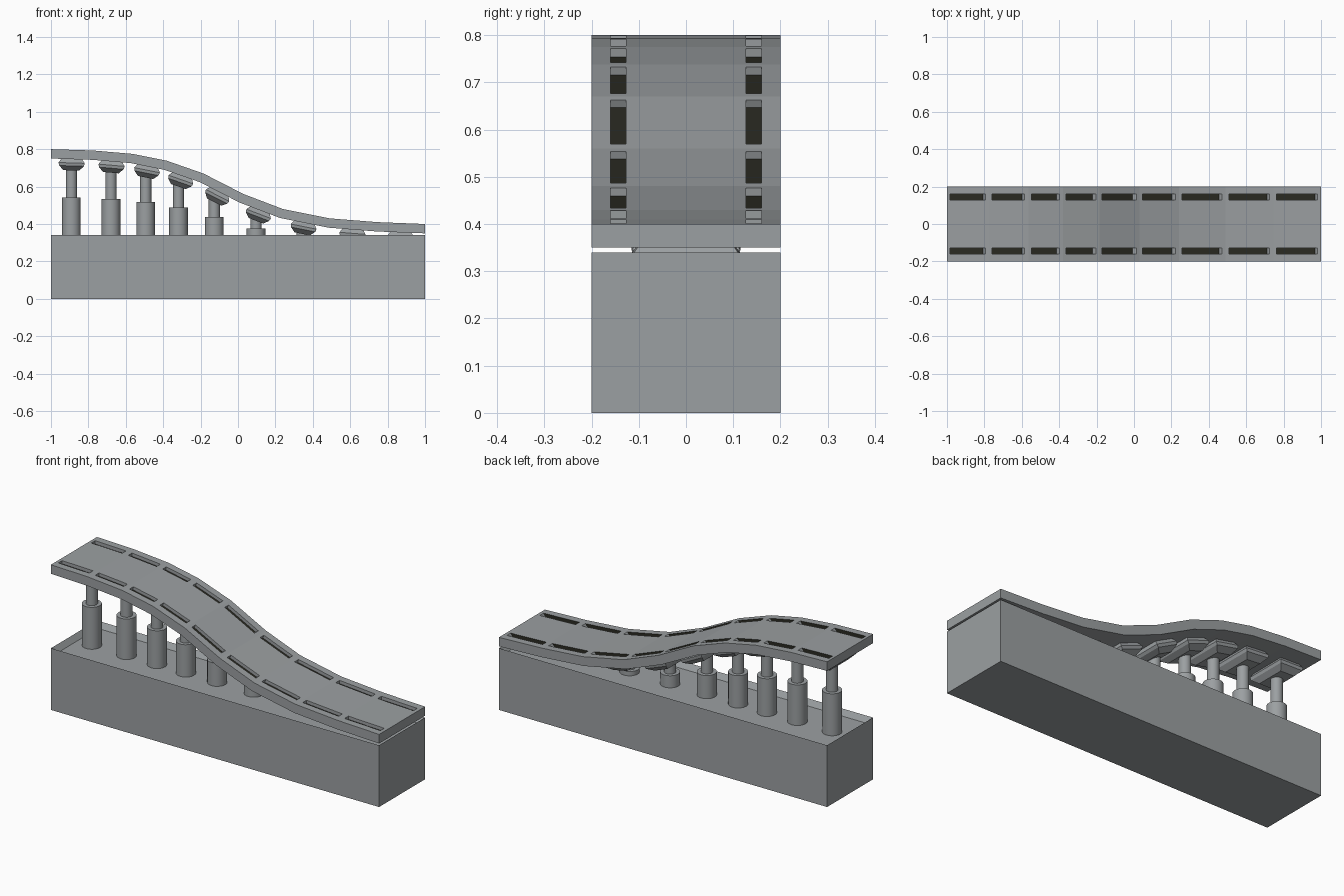
import bpy, bmesh, math
from mathutils import Vector, Matrix

if "Cube" in bpy.data.objects:
    bpy.data.objects.remove(bpy.data.objects["Cube"])


def material(name, col):
    m = bpy.data.materials.new(name)
    m.diffuse_color = (*col, 1)
    m.use_nodes = True
    m.node_tree.nodes["Principled BSDF"].inputs["Base Color"].default_value = m.diffuse_color
    return m


GREY = material("cool grey", (0.33, 0.35, 0.36))
DARK = material("near black", (0.024, 0.024, 0.016))


def finish(bm, name, mats=(GREY,)):
    bmesh.ops.remove_doubles(bm, verts=bm.verts, dist=1e-5)
    me = bpy.data.meshes.new(name)
    bm.to_mesh(me)
    bm.free()
    for m in mats:
        me.materials.append(m)
    ob = bpy.data.objects.new(name, me)
    bpy.context.collection.objects.link(ob)
    return ob


FLOOR = 0.31

# base box with a shallow tray in the top
bm = bmesh.new()
bmesh.ops.create_cube(bm, size=1, matrix=Matrix.Translation((0, 0, 0.17)) @ Matrix.Diagonal((2, 0.4, 0.34, 1)))
top = max(bm.faces, key=lambda f: f.calc_center_median().z)
bmesh.ops.inset_region(bm, faces=[top], thickness=0.03)
bmesh.ops.translate(bm, verts=top.verts, vec=(0, 0, FLOOR - 0.34))
finish(bm, "base_tray")

# deck profile: one point per panel joint
P = [Vector(p) for p in [(-1, .80), (-.775, .793), (-.565, .775), (-.38, .738), (-.185, .67),
                         (.03, .56), (.24, .48), (.49, .43), (.745, .41), (1, .40)]]
N = len(P) - 1
THICK, DEPTH = 0.05, 0.018


def normal(i):
    d = (P[i + 1] - P[i]).normalized()
    return Vector((-d.y, d.x))


# mitred underside
low = [P[0] - Vector((0, THICK))]
for i in range(1, N):
    n = (normal(i - 1) + normal(i)).normalized()
    low.append(P[i] - n * THICK / n.dot(normal(i)))
low.append(P[N] - Vector((0, THICK)))

bm = bmesh.new()


def face(pts, mat=0):
    f = bm.faces.new([bm.verts.new(p) for p in pts])
    f.material_index = mat


def at(p, y):
    return (p.x, y, p.y)


YS = [-0.2, -0.16, -0.127, 0.127, 0.16, 0.2]
for i in range(N):
    a, b, c, d = P[i], P[i + 1], low[i + 1], low[i]
    n = normal(i)
    ln = (b - a).length
    ts = [0, 0.017 / ln, 1 - 0.02 / ln, 1]
    q = [a.lerp(b, t) for t in ts]
    for k in range(3):
        for j in range(5):
            y0, y1 = YS[j], YS[j + 1]
            p0, p1 = q[k], q[k + 1]
            if k == 1 and j in (1, 3):
                # recessed slot with a dark strip on the floor and one wall
                f0 = p0 - n * DEPTH
                f1 = p1 - n * DEPTH - (b - a).normalized() * 0.012
                face([at(f0, y0), at(f1, y0), at(f1, y1), at(f0, y1)], 1)
                face([at(p0, y0), at(p1, y0), at(f1, y0), at(f0, y0)], 1)
                face([at(p0, y1), at(f0, y1), at(f1, y1), at(p1, y1)])
                face([at(p0, y0), at(f0, y0), at(f0, y1), at(p0, y1)])
                face([at(p1, y0), at(p1, y1), at(f1, y1), at(f1, y0)])
            else:
                face([at(p0, y0), at(p1, y0), at(p1, y1), at(p0, y1)])
    face([at(d, -.2), at(d, .2), at(c, .2), at(c, -.2)])
    face([at(d, -.2), at(c, -.2)] + [at(p, -.2) for p in reversed(q)])
    face([at(c, .2), at(d, .2)] + [at(p, .2) for p in q])
face([at(P[0], -.2), at(P[0], .2), at(low[0], .2), at(low[0], -.2)])
face([at(P[N], .2), at(P[N], -.2), at(low[N], -.2), at(low[N], .2)])
finish(bm, "wavy_deck", (GREY, DARK))


def cylinder(name, x, r, z0, z1):
    b = bmesh.new()
    bmesh.ops.create_cone(b, cap_ends=True, segments=24, radius1=r, radius2=r, depth=z1 - z0,
                          matrix=Matrix.Translation((x, 0, (z0 + z1) / 2)))
    ob = finish(b, name)
    for p in ob.data.polygons:
        p.use_smooth = len(p.vertices) == 4


# telescopic post and tilted faceted head under each panel
for i in range(N):
    n = normal(i)
    mid = (P[i] + P[i + 1]) / 2
    hd = mid - n * (THICK - 0.002)
    tilt = Matrix.Translation(at(hd, 0)) @ Matrix.Rotation(math.atan2(n.x, n.y), 4, 'Y')
    b = bmesh.new()
    rings = []
    for z, hx, hy in [(0, .055, .1), (-.022, .07, .115), (-.038, .066, .112), (-.062, .042, .08)]:
        rings.append([b.verts.new(tilt @ Vector((sx * hx, sy * hy, z)))
                      for sx, sy in ((-1, -1), (1, -1), (1, 1), (-1, 1))])
    b.faces.new(rings[0])
    b.faces.new(rings[-1][::-1])
    for u, v in zip(rings, rings[1:]):
        for k in range(4):
            m = (k + 1) % 4
            b.faces.new((u[k], v[k], v[m], u[m]))
    finish(b, f"support_head_{i + 1}")
    end = hd - n * 0.06
    if end.y > FLOOR + 0.01:
        mz = FLOOR + 0.61 * (end.y - FLOOR)
        cylinder(f"lower_post_{i + 1}", end.x, 0.05, FLOOR - 0.002, mz)
        cylinder(f"upper_post_{i + 1}", end.x, 0.03, mz - 0.01, end.y + 0.02)
